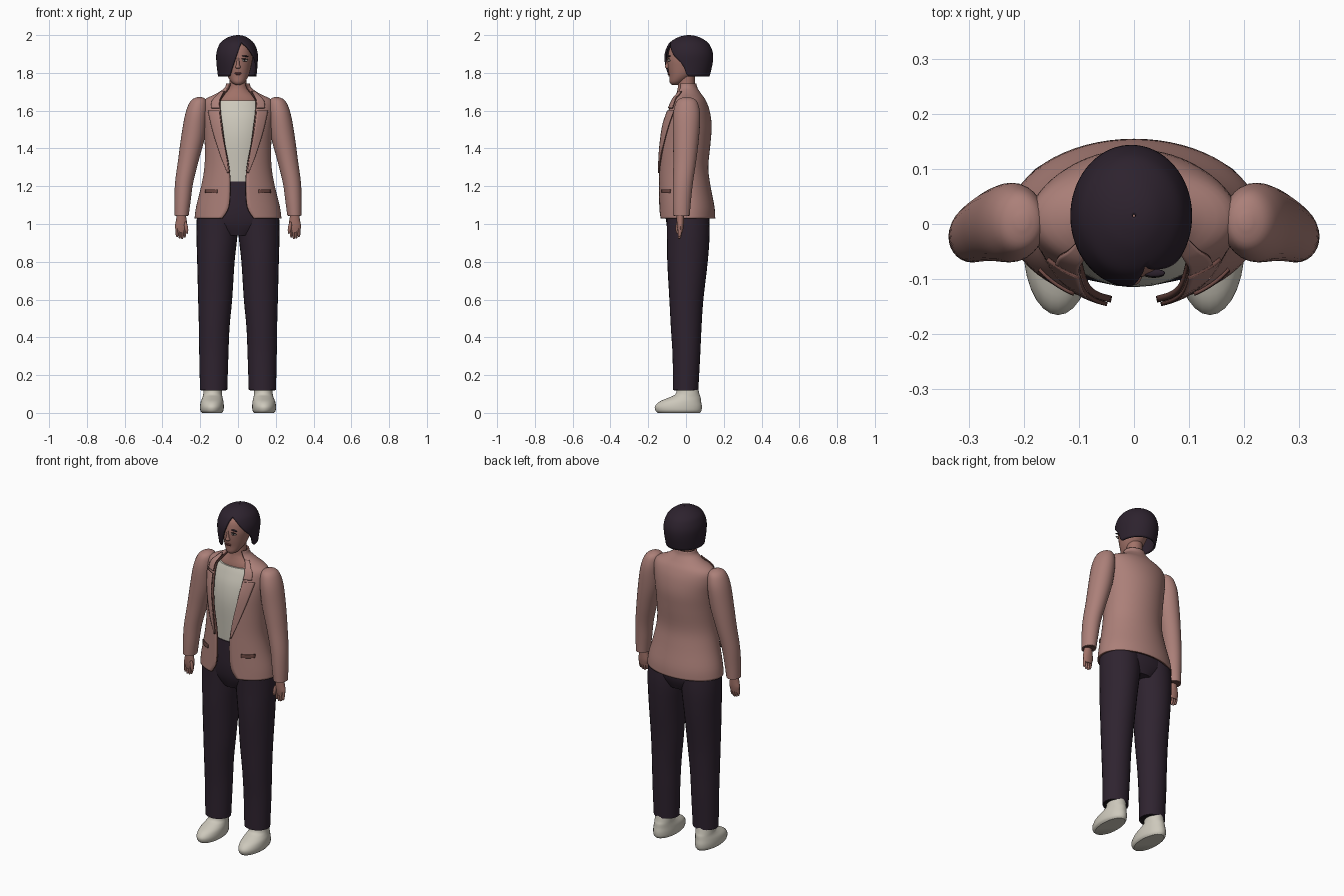
import bpy, bmesh, math
from mathutils import Vector

cube = bpy.data.objects.get("Cube")
if cube:
    bpy.data.objects.remove(cube, do_unlink=True)


def material(name, rgb):
    m = bpy.data.materials.new(name)
    m.use_nodes = True
    m.diffuse_color = (*rgb, 1)
    bsdf = next(n for n in m.node_tree.nodes if n.type == 'BSDF_PRINCIPLED')
    bsdf.inputs["Base Color"].default_value = (*rgb, 1)
    bsdf.inputs["Roughness"].default_value = 0.8
    return m


ROSE = material("rose cloth", (.41, .215, .19))
TRIM = material("dark rose trim", (.15, .065, .055))
DARK = material("dark plum cloth", (.028, .017, .029))
HAIR = material("plum hair", (.026, .016, .027))
CREAM = material("cream", (.61, .58, .5))
SKIN = material("skin", (.36, .17, .14))
LIPS = material("lips", (.2, .06, .055))
WHITE = material("eye white", (.65, .6, .56))
BLACK = material("eye black", (.012, .009, .01))


def smooth_rows(rows, steps=4):
    """Catmull-Rom interpolation between profile rows."""
    out = []
    for i in range(len(rows) - 1):
        p = [rows[max(0, min(len(rows) - 1, i + k))] for k in (-1, 0, 1, 2)]
        for s in range(steps):
            t = s / steps
            out.append([.5 * (2 * b + (c - a) * t + (2 * a - 5 * b + 4 * c - d) * t * t
                              + (3 * b - a - 3 * c + d) * t ** 3) for a, b, c, d in zip(*p)])
    return out + [list(rows[-1])]


def finish(name, bm, mats, angle=40):
    me = bpy.data.meshes.new(name)
    bm.to_mesh(me)
    bm.free()
    ob = bpy.data.objects.new(name, me)
    bpy.context.collection.objects.link(ob)
    for m in mats:
        me.materials.append(m)
    bpy.ops.object.select_all(action='DESELECT')
    ob.select_set(True)
    bpy.context.view_layer.objects.active = ob
    bpy.ops.object.shade_smooth_by_angle(angle=math.radians(angle))
    return ob


def grid(bm, lines, closed=False):
    vs = [[bm.verts.new(p) for p in line] for line in lines]
    n = len(vs[0])
    for low, high in zip(vs, vs[1:]):
        for j in range(n if closed else n - 1):
            k = (j + 1) % n
            bm.faces.new((low[j], low[k], high[k], high[j]))
    return vs


def loft(name, rows, mat, n=28):
    """Closed body from rows of z, centre x, radius x, centre y, radius y."""
    bm = bmesh.new()
    lines = [[(cx + rx * math.sin(2 * math.pi * j / n), cy - ry * math.cos(2 * math.pi * j / n), z)
              for j in range(n)] for z, cx, rx, cy, ry in smooth_rows(rows)]
    vs = grid(bm, lines, True)
    bm.faces.new(vs[0][::-1])
    bm.faces.new(vs[-1])
    return finish(name, bm, [mat])


def solidify(ob, thickness, offset, rim=0):
    mod = ob.modifiers.new("thickness", 'SOLIDIFY')
    mod.thickness, mod.offset, mod.material_offset_rim = thickness, offset, rim


def shell(name, rows, mats, thickness, n=56):
    """Body open at the front; each row also gives the two opening edges in x."""
    bm = bmesh.new()
    lines = []
    for z, cx, rx, cy, ry, xl, xr in smooth_rows(rows):
        a0, a1 = [math.asin(max(-1, min(1, (x - cx) / rx))) for x in (max(xl, xr), xl)]
        a1 += 2 * math.pi
        angles = [a0 + (a1 - a0) * j / n for j in range(n + 1)]
        lines.append([(cx + rx * math.sin(a), cy - ry * math.cos(a), z) for a in angles])
    grid(bm, lines)
    bmesh.ops.remove_doubles(bm, verts=bm.verts, dist=1e-5)
    ob = finish(name, bm, mats)
    solidify(ob, thickness, -1, len(mats) - 1)
    return ob


def ball(name, loc, size, mat, tilt=0):
    bm = bmesh.new()
    bmesh.ops.create_uvsphere(bm, u_segments=14, v_segments=8, radius=1)
    ob = finish(name, bm, [mat], 60)
    ob.location, ob.scale, ob.rotation_euler.y = loc, size, tilt


# jacket
half = [(1.03, .23, .005, .15, .085), (1.09, .222, .003, .148, .05), (1.2, .195, -.008, .138, .042),
        (1.3, .178, -.014, .132, .048), (1.42, .176, -.008, .137, .072), (1.52, .182, 0, .136, .086),
        (1.6, .19, .008, .117, .095), (1.655, .18, .01, .094, .096), (1.69, .115, .01, .07, .078),
        (1.72, .072, .004, .057, .056), (1.745, .062, .003, .052, .046)]
jacket_rows = [(z, 0, rx, cy, ry, -e, e) for z, rx, cy, ry, e in half]
shell("jacket", jacket_rows, [ROSE, TRIM], .012)
jacket_fine = smooth_rows(jacket_rows)


def jacket_front(x, z):
    for low, high in zip(jacket_fine, jacket_fine[1:]):
        if low[0] <= z <= high[0]:
            t = (z - low[0]) / (high[0] - low[0])
            _, _, rx, cy, ry, _, _ = [a + (b - a) * t for a, b in zip(low, high)]
            return Vector((x, cy - ry * math.sqrt(max(0, 1 - (x / rx) ** 2)) - .001, z))


def jacket_patch(name, rows, side, mats, thick):
    """Plate that hugs the jacket front; rows of z, inner x, outer x."""
    bm = bmesh.new()
    lines = []
    for z, a, b in smooth_rows(rows):
        a, b = sorted((a * side, b * side))
        lines.append([jacket_front(a + (b - a) * i / 6, z) for i in range(7)])
    grid(bm, lines)
    solidify(finish(name, bm, mats), thick, 1, len(mats) - 1)


# shirt, neck and hips
loft("shirt", [(1.18, 0, .14, -.005, .095), (1.3, 0, .14, -.008, .1), (1.45, 0, .15, -.003, .112),
               (1.55, 0, .155, .002, .106), (1.62, 0, .145, .008, .09), (1.655, 0, .125, .008, .076)], CREAM)
loft("neck", [(1.6, 0, .13, .008, .07), (1.66, 0, .11, .008, .066), (1.7, 0, .066, .004, .052),
              (1.73, 0, .047, .002, .045), (1.8, 0, .045, .002, .045)], SKIN)
loft("trouser_hips", [(.94, 0, .1, .01, .09), (1.0, 0, .2, .01, .112), (1.07, 0, .2, .005, .117),
                      (1.15, 0, .18, 0, .112), (1.225, 0, .155, -.005, .104)], DARK)

for side, label in ((1, "left"), (-1, "right")):
    # jacket details
    jacket_patch(label + "_lapel", [(1.27, .048, .055), (1.36, .06, .09), (1.48, .082, .128),
                                    (1.57, .094, .15), (1.6, .097, .155)], side, [ROSE, TRIM], .007)
    jacket_patch(label + "_collar", [(1.612, .097, .14), (1.65, .097, .135), (1.68, .083, .108),
                                     (1.7, .07, .088)], side, [ROSE, TRIM], .007)
    jacket_patch(label + "_pocket", [(1.163, .108, .17), (1.183, .108, .17)], side, [TRIM], .006)

    # sleeve and cuff opening
    loft(label + "_sleeve", [(z, side * x, rx, cy, ry) for z, x, rx, cy, ry in (
        (1.045, .299, .038, -.024, .044), (1.12, .294, .043, -.022, .048), (1.22, .285, .048, -.016, .053),
        (1.34, .262, .055, -.006, .061), (1.46, .238, .063, 0, .069), (1.57, .222, .06, .003, .072),
        (1.63, .212, .051, .004, .062), (1.66, .206, .036, .004, .044), (1.672, .203, .01, .004, .012))], ROSE)
    loft(label + "_cuff_lining", [(1.043, side * .299, .033, -.024, .039),
                                  (1.06, side * .299, .033, -.024, .039)], TRIM)

    # hand
    loft(label + "_palm", [(z, side * x, rx, -.03, ry) for z, x, rx, ry in (
        (.955, .302, .024, .012), (.985, .301, .033, .017), (1.015, .3, .029, .019), (1.06, .3, .022, .02))],
        SKIN, 16)
    for i in range(4):
        x = .282 + .0135 * i
        tip = .918 + .008 * abs(i - 1.4)
        loft(f"{label}_finger_{i + 1}", [(tip, side * x, .003, -.036, .004),
                                         (tip + .012, side * x, .0075, -.034, .009),
                                         (.985, side * x, .0085, -.03, .012)], SKIN, 10)
    ball(label + "_thumb", (side * .274, -.045, .98), (.01, .011, .033), SKIN, side * .15)

    # trouser leg
    loft(label + "_trouser_leg", [(z, side * x, rx, cy, ry) for z, x, rx, cy, ry in (
        (.12, .129, .072, -.002, .067), (.3, .128, .077, .002, .073), (.45, .126, .081, .001, .081),
        (.6, .121, .09, .002, .09), (.8, .117, .099, .008, .107), (.95, .111, .109, .012, .113),
        (1.06, .108, .109, .008, .112))], DARK)
    loft(label + "_leg_opening", [(.118, side * .129, .066, -.002, .061),
                                  (.13, side * .129, .066, -.002, .061)], BLACK)

    # shoe
    loft(label + "_shoe", [(z, side * x, rx, cy, ry) for z, x, rx, cy, ry in (
        (0, .137, .052, -.038, .112), (.012, .138, .061, -.04, .122), (.035, .138, .063, -.04, .124),
        (.06, .137, .06, -.03, .11), (.082, .135, .053, -.006, .083), (.1, .134, .05, .008, .063),
        (.14, .132, .048, .008, .055))], CREAM)

    # eye and brow
    ball(label + "_eye", (side * .035, -.089, 1.866), (.016, .007, .0065), WHITE)
    ball(label + "_iris", (side * .035, -.0945, 1.866), (.006, .003, .006), BLACK)
    ball(label + "_lash", (side * .036, -.092, 1.873), (.019, .006, .0025), BLACK, side * .1)
    ball(label + "_brow", (side * .037, -.089, 1.889), (.02, .007, .0035), HAIR, side * .12)

# head
loft("head", [(1.735, 0, .01, -.06, .012), (1.75, 0, .034, -.05, .036), (1.785, 0, .056, -.026, .063),
              (1.83, 0, .069, -.011, .085), (1.88, 0, .077, 0, .097), (1.94, 0, .068, .005, .085),
              (1.97, 0, .03, .01, .03)], SKIN)
loft("nose", [(1.822, 0, .007, -.094, .01), (1.83, 0, .014, -.095, .016), (1.845, 0, .009, -.094, .014),
              (1.88, 0, .006, -.092, .008)], SKIN, 14)
ball("upper_lip", (0, -.093, 1.799), (.019, .006, .0035), LIPS)
ball("lower_lip", (0, -.091, 1.793), (.016, .006, .0045), LIPS)

# swept bob hair
shell("hair", [(1.782, -.004, .102, .012, .113, -.045, .098), (1.85, -.005, .109, .014, .127, -.022, .099),
               (1.9, -.005, .11, .015, .128, -.004, .078), (1.94, -.005, .099, .015, .115, .01, .048),
               (1.965, -.005, .083, .015, .096, .02, .02), (1.987, -.003, .053, .015, .06, .02, .02),
               (1.997, 0, .026, .015, .028, .02, .02), (2.0, 0, .003, .015, .003, .003, .003)], [HAIR], .01)
